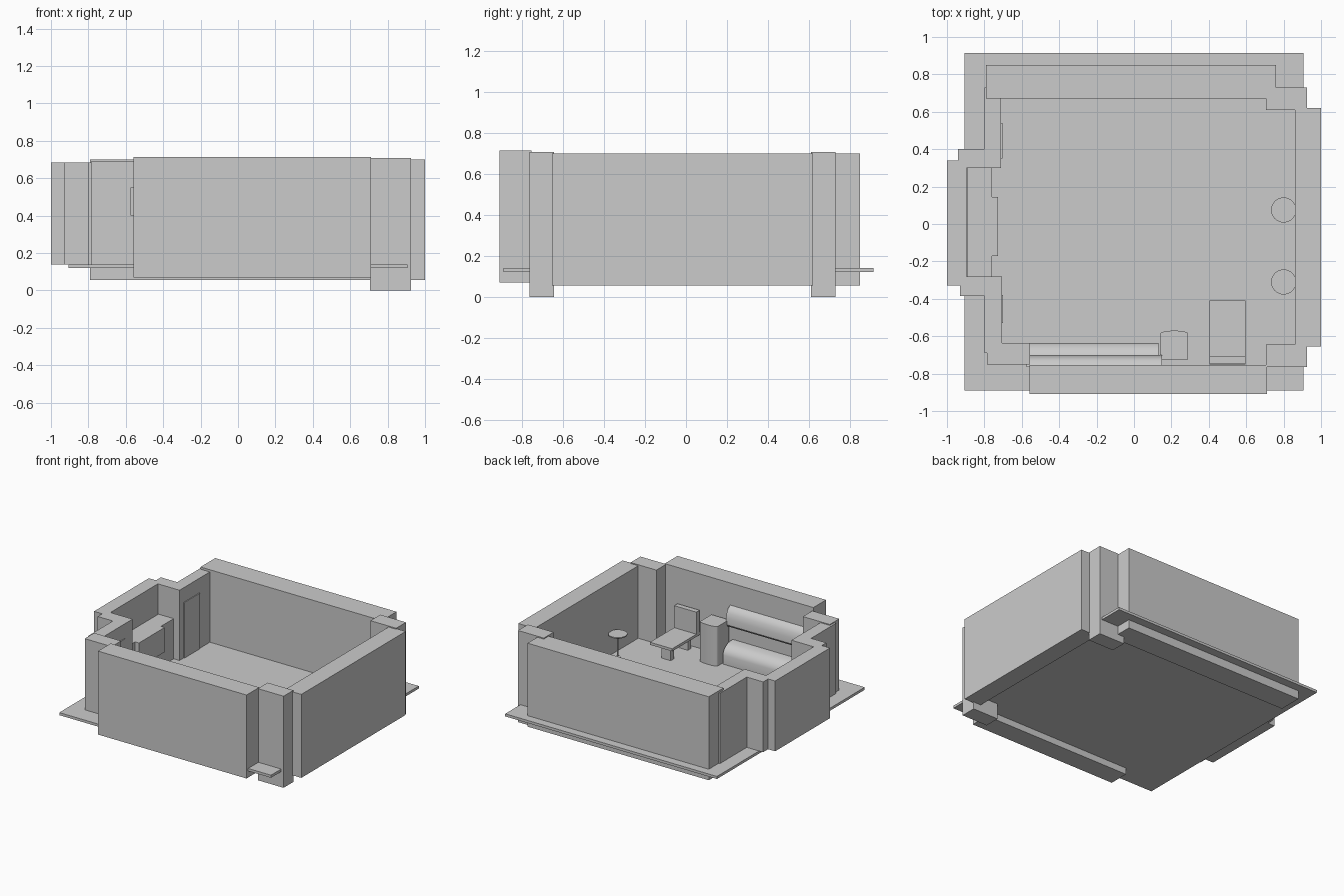
import bpy, bmesh, math
from mathutils import Vector

if "Cube" in bpy.data.objects:
    bpy.data.objects.remove(bpy.data.objects["Cube"])


def finish(name, bm, smooth=False):
    bmesh.ops.recalc_face_normals(bm, faces=bm.faces)
    me = bpy.data.meshes.new(name)
    bm.to_mesh(me)
    bm.free()
    ob = bpy.data.objects.new(name, me)
    bpy.context.collection.objects.link(ob)
    if smooth:
        bpy.ops.object.select_all(action='DESELECT')
        ob.select_set(True)
        bpy.context.view_layer.objects.active = ob
        bpy.ops.object.shade_smooth_by_angle(angle=math.radians(35))
    return ob


def prism(name, pts, lo, hi, axis='z', smooth=False):
    """Extrude an outline: xy along z, or yz along x."""
    bm = bmesh.new()
    if axis == 'z':
        vs = [bm.verts.new((a, b, lo)) for a, b in pts]
        d = Vector((0, 0, hi - lo))
    else:
        vs = [bm.verts.new((lo, a, b)) for a, b in pts]
        d = Vector((hi - lo, 0, 0))
    f = bm.faces.new(vs)
    ext = bmesh.ops.extrude_face_region(bm, geom=[f], use_keep_orig=True)
    bmesh.ops.translate(bm, vec=d, verts=[g for g in ext['geom'] if isinstance(g, bmesh.types.BMVert)])
    return finish(name, bm, smooth)


def box(name, x0, x1, y0, y1, z0, z1):
    return prism(name, [(x0, y0), (x1, y0), (x1, y1), (x0, y1)], z0, z1)


def lathe(name, x, y, profile, n=32):
    bm = bmesh.new()
    vs = [bm.verts.new((x + r, y, z)) for r, z in profile]
    es = [bm.edges.new(p) for p in zip(vs, vs[1:])]
    bmesh.ops.spin(bm, geom=vs + es, cent=(x, y, 0), axis=(0, 0, 1),
                   angle=math.tau, steps=n, use_merge=True)
    bmesh.ops.remove_doubles(bm, verts=bm.verts, dist=1e-5)
    return finish(name, bm, True)


# floor and straight walls
box("floor", -0.905, 0.905, -0.89, 0.915, 0.12, 0.14)
box("front_wall", -0.56, 0.71, -0.91, -0.755, 0.07, 0.715)
box("right_wall", 0.86, 1.0, -0.655, 0.62, 0.055, 0.70)
box("back_wall", -0.79, 0.76, 0.67, 0.85, 0.055, 0.70)

# corner pillars
box("front_right_pillar", 0.705, 0.925, -0.765, -0.645, 0.0, 0.708)
box("back_right_pillar", 0.705, 0.925, 0.61, 0.73, 0.0, 0.708)
box("front_left_pillar", -0.785, -0.555, -0.75, -0.635, 0.14, 0.69)

# left wall with projecting bay
prism("left_bay_wall", [
    (-0.80, 0.73), (-0.80, 0.40), (-0.94, 0.40), (-0.94, 0.34), (-1.0, 0.34),
    (-1.0, -0.33), (-0.93, -0.33), (-0.93, -0.385), (-0.80, -0.385),
    (-0.80, -0.69), (-0.705, -0.69), (-0.705, -0.28), (-0.895, -0.28),
    (-0.895, 0.30), (-0.71, 0.30), (-0.71, 0.73)], 0.14, 0.683)

# cabinet in the bay with a front panel
box("bay_cabinet", -0.89, -0.76, -0.28, 0.30, 0.14, 0.45)
box("bay_panel", -0.765, -0.728, -0.17, 0.145, 0.26, 0.45)

# thin doors beside the bay
box("back_door_panel", -0.712, -0.704, 0.35, 0.54, 0.14, 0.57)
box("front_door_panel", -0.708, -0.70, -0.53, -0.38, 0.14, 0.57)

# low counter and hanging cupboard along the front wall
prism("counter", [(-0.755, 0.14), (-0.635, 0.14), (-0.635, 0.21), (-0.645, 0.24),
                  (-0.67, 0.265), (-0.70, 0.28), (-0.755, 0.285)],
      -0.56, 0.13, 'x', True)
prism("cupboard", [(-0.765, 0.40), (-0.71, 0.40), (-0.70, 0.415), (-0.702, 0.46),
                   (-0.712, 0.50), (-0.73, 0.53), (-0.765, 0.55)],
      -0.575, 0.15, 'x', True)

# bow-fronted fridge
arc = [(0.215 + 0.075 * math.cos(a), -0.587 + 0.017 * math.sin(a))
       for a in [math.pi * i / 12 for i in range(13)]]
prism("fridge", [(0.14, -0.725), (0.29, -0.725)] + arc, 0.14, 0.445, 'z', True)

# long seat with back and two feet
box("seat", 0.405, 0.595, -0.75, -0.41, 0.25, 0.27)
box("seat_back", 0.405, 0.595, -0.745, -0.705, 0.27, 0.44)
for nm, y in (("front", -0.49), ("rear", -0.70)):
    box(nm + "_seat_foot", 0.46, 0.54, y - 0.02, y + 0.02, 0.135, 0.255)

# round stools on thin stems
for nm, y in (("back", 0.075), ("front", -0.31)):
    lathe(nm + "_stool", 0.80, y, [(0, 0.135), (0.02, 0.135), (0.02, 0.142), (0.006, 0.15),
                                   (0.006, 0.285), (0.04, 0.298), (0.067, 0.312),
                                   (0.067, 0.32), (0, 0.32)])
